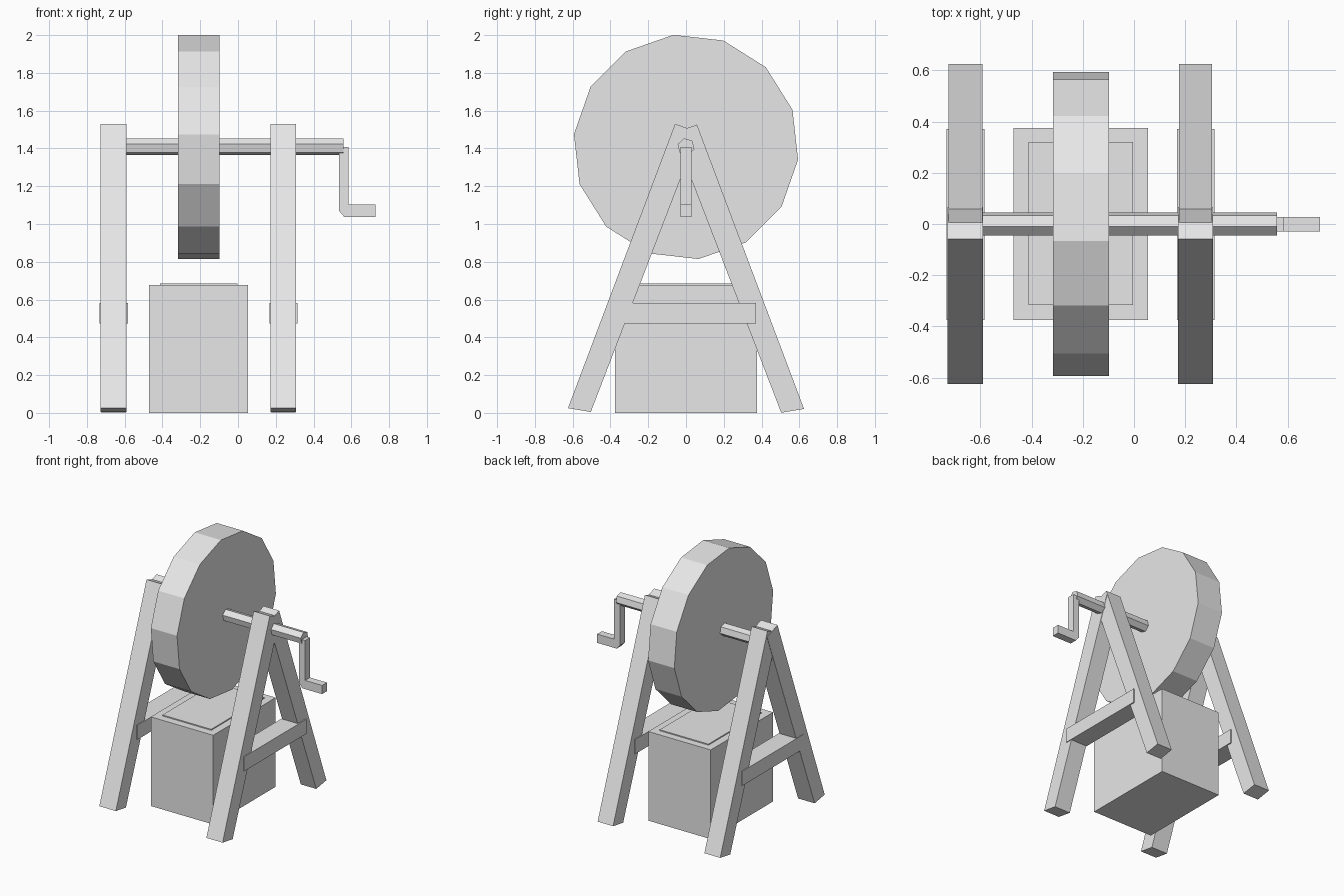
import bpy, bmesh, math

if "Cube" in bpy.data.objects:
    bpy.data.objects.remove(bpy.data.objects["Cube"])

grey = bpy.data.materials.new("plain_grey")
grey.diffuse_color = (0.8, 0.8, 0.8, 1)
grey.use_nodes = True
grey.node_tree.nodes["Principled BSDF"].inputs["Base Color"].default_value = grey.diffuse_color


def finish(name, bm):
    """Turn a bmesh into a named, flat-shaded object."""
    bmesh.ops.recalc_face_normals(bm, faces=bm.faces)
    mesh = bpy.data.meshes.new(name)
    bm.to_mesh(mesh)
    bm.free()
    mesh.materials.append(grey)
    obj = bpy.data.objects.new(name, mesh)
    bpy.context.collection.objects.link(obj)
    return obj


def prism(name, profile, axis, lo, hi):
    """Extrude a 2D profile along x (profile in y,z) or y (profile in x,z)."""
    bm = bmesh.new()
    if axis == 'X':
        pts, step = [(lo, a, b) for a, b in profile], (hi - lo, 0, 0)
    else:
        pts, step = [(a, lo, b) for a, b in profile], (0, hi - lo, 0)
    face = bm.faces.new([bm.verts.new(p) for p in pts])
    ext = bmesh.ops.extrude_face_region(bm, geom=[face], use_keep_orig=True)
    verts = [v for v in ext["geom"] if isinstance(v, bmesh.types.BMVert)]
    bmesh.ops.translate(bm, verts=verts, vec=step)
    return finish(name, bm)


def ring(n, r, cz, start):
    """Regular polygon in the y,z plane."""
    angles = [math.radians(start + 360 * i / n) for i in range(n)]
    return [(r * math.cos(a), cz + r * math.sin(a)) for a in angles]


def rect(a0, a1, b0, b1):
    return [(a0, b0), (a1, b0), (a1, b1), (a0, b1)]


# Grinding wheel and its axle
prism("grinding_wheel", ring(14, 0.597, 1.408, 96.4), 'X', -0.317, -0.097)
prism("axle", ring(6, 0.046, 1.409, 103), 'X', -0.65, 0.558)

# Bent crank handle with a chamfered elbow
crank = [(0.535, 1.407), (0.586, 1.407), (0.586, 1.104), (0.727, 1.104),
         (0.727, 1.038), (0.562, 1.038), (0.535, 1.07)]
prism("crank_handle", crank, 'Y', -0.03, 0.028)

# Two A-frames: crossed legs and a tie bar
front_leg = [(-0.625, 0.025), (-0.504, 0.005), (0.066, 1.486), (-0.058, 1.53)]
back_leg = [(-y, z - 0.004) for y, z in front_leg]
for side, x0, x1 in (("left", -0.728, -0.589), ("right", 0.172, 0.308)):
    prism(side + "_front_leg", front_leg, 'X', x0, x1)
    prism(side + "_back_leg", back_leg, 'X', x0 + 0.003, x1 - 0.003)
    prism(side + "_tie_bar", rect(-0.375, 0.371, 0.473, 0.583), 'X',
          x0 - 0.004, x1 + 0.006)

# Water box with a thin raised lid panel
prism("water_box", rect(-0.375, 0.375, 0, 0.677), 'X', -0.47, 0.054)
prism("box_lid", rect(-0.317, 0.32, 0.67, 0.685), 'X', -0.413, -0.003)
